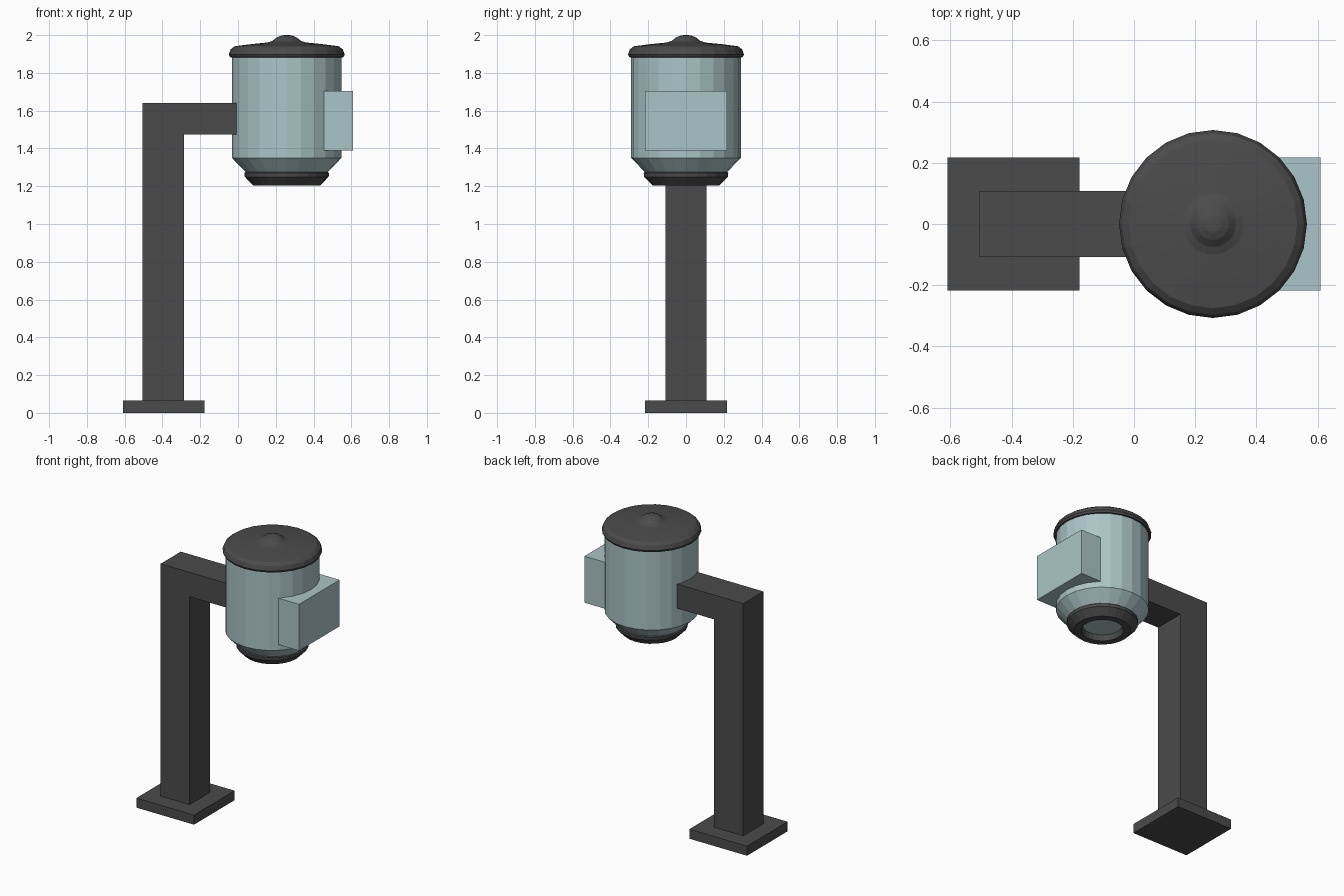
import bpy, bmesh, math

if "Cube" in bpy.data.objects:
    bpy.data.objects.remove(bpy.data.objects["Cube"])

CX = 0.258  # axis of the round housing


def material(name, rgb):
    m = bpy.data.materials.new(name)
    m.diffuse_color = (*rgb, 1)
    m.use_nodes = True
    m.node_tree.nodes["Principled BSDF"].inputs["Base Color"].default_value = m.diffuse_color
    return m


DARK = material("dark_metal", (0.07, 0.07, 0.07))
PALE = material("pale_blue", (0.41, 0.56, 0.57))


def finish(name, bm, mat):
    bmesh.ops.recalc_face_normals(bm, faces=bm.faces)
    me = bpy.data.meshes.new(name)
    bm.to_mesh(me)
    bm.free()
    me.materials.append(mat)
    ob = bpy.data.objects.new(name, me)
    bpy.context.collection.objects.link(ob)
    return ob


def extrude_xz(name, outline, y0, y1, mat):
    """Prism: front outline in x/z, pushed from y0 to y1."""
    bm = bmesh.new()
    face = bm.faces.new([bm.verts.new((x, y0, z)) for x, z in outline])
    ext = bmesh.ops.extrude_face_region(bm, geom=[face])["geom"]
    bmesh.ops.translate(bm, vec=(0, y1 - y0, 0),
                        verts=[g for g in ext if isinstance(g, bmesh.types.BMVert)])
    return finish(name, bm, mat)


def box(name, x0, x1, y0, y1, z0, z1, mat):
    return extrude_xz(name, [(x0, z0), (x1, z0), (x1, z1), (x0, z1)], y0, y1, mat)


def lathe(name, profile, sides, mat):
    """Turned part: profile of (radius, z) around the housing axis, ends capped."""
    bm = bmesh.new()
    rings = [[bm.verts.new((CX + r * math.cos(math.tau * i / sides),
                            r * math.sin(math.tau * i / sides), z))
              for i in range(sides)] for r, z in profile]
    for a, b in zip(rings, rings[1:]):
        for i in range(sides):
            j = (i + 1) % sides
            bm.faces.new((a[i], a[j], b[j], b[i]))
    bm.faces.new(rings[0])
    bm.faces.new(rings[-1])
    return finish(name, bm, mat)


# Foot plate and bent post
box("base_plate", -0.61, -0.178, -0.217, 0.217, 0, 0.065, DARK)
extrude_xz("post_arm", [(-0.505, 0.065), (-0.287, 0.065), (-0.287, 1.475),
                        (0.02, 1.475), (0.02, 1.64), (-0.505, 1.64)],
           -0.108, 0.108, DARK)

# Round housing with tapered bottom
lathe("housing", [(0.215, 1.272), (0.29, 1.35), (0.29, 1.9)], 24, PALE)

# Lens collar, recessed from below, and the lens in it
lathe("lens_collar", [(0.122, 1.25), (0.132, 1.205), (0.178, 1.205), (0.222, 1.25),
                      (0.224, 1.27), (0.212, 1.28)], 24, DARK)
lathe("lens", [(0.124, 1.243), (0.124, 1.26)], 24, PALE)

# Lid with rolled rim and domed knob
lathe("lid", [(0.285, 1.882), (0.3, 1.883), (0.307, 1.897), (0.297, 1.925),
              (0.275, 1.941), (0.19, 1.952), (0.1, 1.961), (0.075, 1.97),
              (0.052, 1.988), (0.028, 1.998), (0.01, 2.0)], 24, DARK)

# Box on the housing side
box("side_box", 0.455, 0.61, -0.217, 0.217, 1.39, 1.705, PALE)
